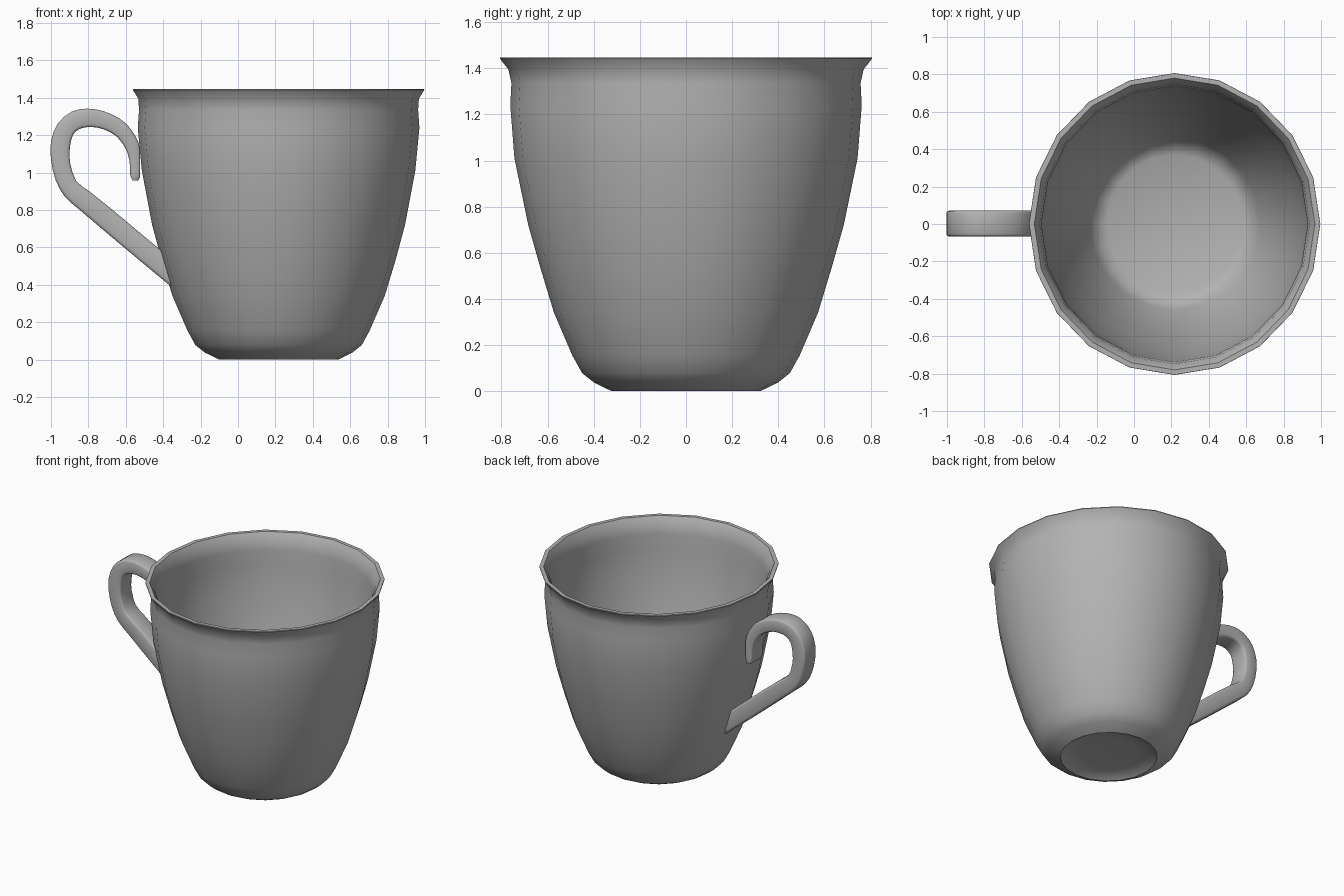
import bpy, bmesh
from math import sin, cos, tau, radians

if "Cube" in bpy.data.objects:
    bpy.data.objects.remove(bpy.data.objects["Cube"])

CX, SIDES = 0.217, 20
grey = bpy.data.materials.new("dark_grey")
grey.diffuse_color = (.45, .45, .45, 1)
grey.use_nodes = True
grey.node_tree.nodes["Principled BSDF"].inputs["Base Color"].default_value = grey.diffuse_color


def finish(bm, name, angle):
    bmesh.ops.recalc_face_normals(bm, faces=bm.faces)
    mesh = bpy.data.meshes.new(name)
    bm.to_mesh(mesh)
    bm.free()
    mesh.materials.append(grey)
    ob = bpy.data.objects.new(name, mesh)
    bpy.context.collection.objects.link(ob)
    bpy.ops.object.select_all(action='DESELECT')
    ob.select_set(True)
    bpy.context.view_layer.objects.active = ob
    bpy.ops.object.shade_smooth_by_angle(angle=radians(angle))
    return ob


def skin(bm, rings):
    """Join successive closed loops with quads and cap both ends."""
    loops = [[bm.verts.new(p) for p in ring] for ring in rings]
    for a, b in zip(loops, loops[1:]):
        n = len(a)
        for i in range(n):
            bm.faces.new((a[i], a[(i + 1) % n], b[(i + 1) % n], b[i]))
    bm.faces.new(loops[0])
    bm.faces.new(loops[-1])


def smooth_path(pts, steps):
    """Catmull-Rom interpolation through tuples of numbers."""
    out = []
    for i in range(len(pts) - 1):
        p0, p1, p2 = pts[max(i - 1, 0)], pts[i], pts[i + 1]
        p3 = pts[min(i + 2, len(pts) - 1)]
        for s in range(steps):
            t = s / steps
            out.append(tuple(
                b + .5 * t * (c - a + t * (2 * a - 5 * b + 4 * c - d
                                           + t * (3 * (b - c) + d - a)))
                for a, b, c, d in zip(p0, p1, p2, p3)))
    return out + [pts[-1]]


# Cup: rings of (x radius, y radius, z), from the recessed foot up the outside
# and down the inside to the floor
profile = [
    (.20, .20, .03), (.28, .282, .022), (.318, .322, 0),
    (.395, .40, .038), (.445, .45, .078), (.487, .493, .155), (.568, .573, .342),
    (.625, .63, .53), (.676, .684, .72), (.731, .744, 1.01), (.753, .762, 1.24),
    (.746, .757, 1.335), (.75, .77, 1.395), (.779, .807, 1.442), (.778, .806, 1.447),
    (.75, .78, 1.447), (.722, .748, 1.40), (.712, .738, 1.335), (.718, .73, 1.24),
    (.697, .71, 1.01), (.64, .648, .72), (.59, .596, .53), (.533, .54, .342),
    (.455, .46, .165), (.42, .427, .105), (.365, .372, .08),
]
bm = bmesh.new()
skin(bm, [[(CX + rx * cos(tau * i / SIDES), ry * sin(tau * i / SIDES), z)
           for i in range(SIDES)] for rx, ry, z in profile])
finish(bm, "cup_body", 40)

# Handle: inner and outer edge points (x, z, x, z) along the strap
strap = [
    (-.562, .957, -.54, .957), (-.576, .985, -.525, .975),
    (-.577, 1.03, -.523, 1.08), (-.592, 1.11, -.53, 1.155),
    (-.645, 1.19, -.575, 1.235), (-.715, 1.23, -.635, 1.29),
    (-.775, 1.243, -.72, 1.328), (-.835, 1.238, -.805, 1.342),
    (-.872, 1.215, -.89, 1.325), (-.89, 1.18, -.965, 1.26),
    (-.90, 1.12, -1, 1.165), (-.897, 1.05, -1, 1.07),
    (-.865, .955, -.975, .96), (-.795, .90, -.925, .87),
    (-.67, .80, -.84, .795), (-.545, .695, -.61, .60),
    (-.43, .60, -.375, .405), (-.40, .575, -.36, .395),
]
W = .069
# Rounded cross-section: (fraction from inner to outer edge, y)
half = [(0, .8), (.04, .93), (.15, 1), (.85, 1), (.96, .93), (1, .8)]
section = [(t, W * y) for t, y in half] + [(t, -W * y) for t, y in reversed(half)]
bm = bmesh.new()
skin(bm, [[(xi + (xo - xi) * t, y + .002, zi + (zo - zi) * t) for t, y in section]
          for xi, zi, xo, zo in smooth_path(strap, 2)])
finish(bm, "cup_handle", 50)
